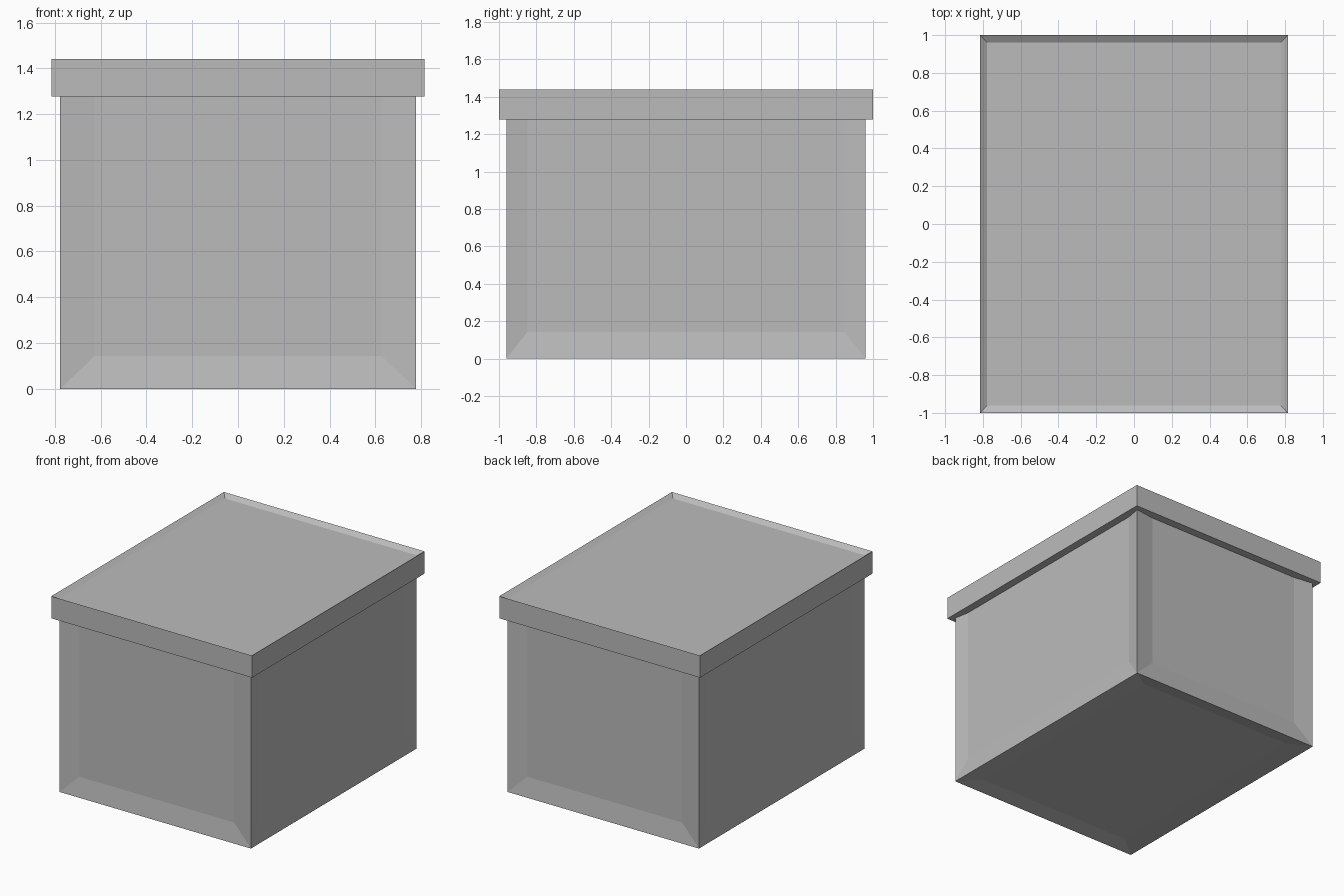
import bpy
import bmesh
from mathutils import Vector

cube = bpy.data.objects.get("Cube")
if cube:
    bpy.data.objects.remove(cube, do_unlink=True)

grey = bpy.data.materials.new("plain grey")
grey.use_nodes = True
colour = (0.5, 0.5, 0.5, 1)
grey.diffuse_color = colour
grey.node_tree.nodes["Principled BSDF"].inputs["Base Color"].default_value = colour


def panelled_box(name, low, high, inner_low, inner_high, depth, is_recessed):
    """Box whose chosen faces carry a sunken panel within the inner bounds."""
    bm = bmesh.new()
    bmesh.ops.create_cube(bm, size=1)
    for v in bm.verts:
        v.co = Vector([h if c > 0 else l for c, l, h in zip(v.co, low, high)])
    bm.normal_update()
    faces = [f for f in bm.faces if is_recessed(f.normal)]
    middle = (Vector(low) + Vector(high)) / 2
    for face in faces:
        normal = face.normal.copy()
        bmesh.ops.inset_individual(bm, faces=[face], thickness=0.02)
        for v in face.verts:
            for i in range(3):
                if abs(normal[i]) > 0.5:
                    v.co[i] -= normal[i] * depth
                else:
                    v.co[i] = inner_high[i] if v.co[i] > middle[i] else inner_low[i]
    bmesh.ops.recalc_face_normals(bm, faces=bm.faces)
    mesh = bpy.data.meshes.new(name)
    bm.to_mesh(mesh)
    bm.free()
    mesh.materials.append(grey)
    obj = bpy.data.objects.new(name, mesh)
    bpy.context.collection.objects.link(obj)
    return obj


# Box body with sunken panels on the four sides and the underside
panelled_box("box_body", (-0.777, -0.96, 0), (0.777, 0.96, 1.38),
             (-0.627, -0.848, 0.143), (0.627, 0.848, 1.3), 0.02,
             lambda n: n.z < 0.5)

# Overhanging lid with a shallow tray in its top
panelled_box("lid", (-0.814, -1, 1.278), (0.814, 1, 1.44),
             (-0.779, -0.962, 1.278), (0.779, 0.962, 1.44), 0.024,
             lambda n: n.z > 0.5)
